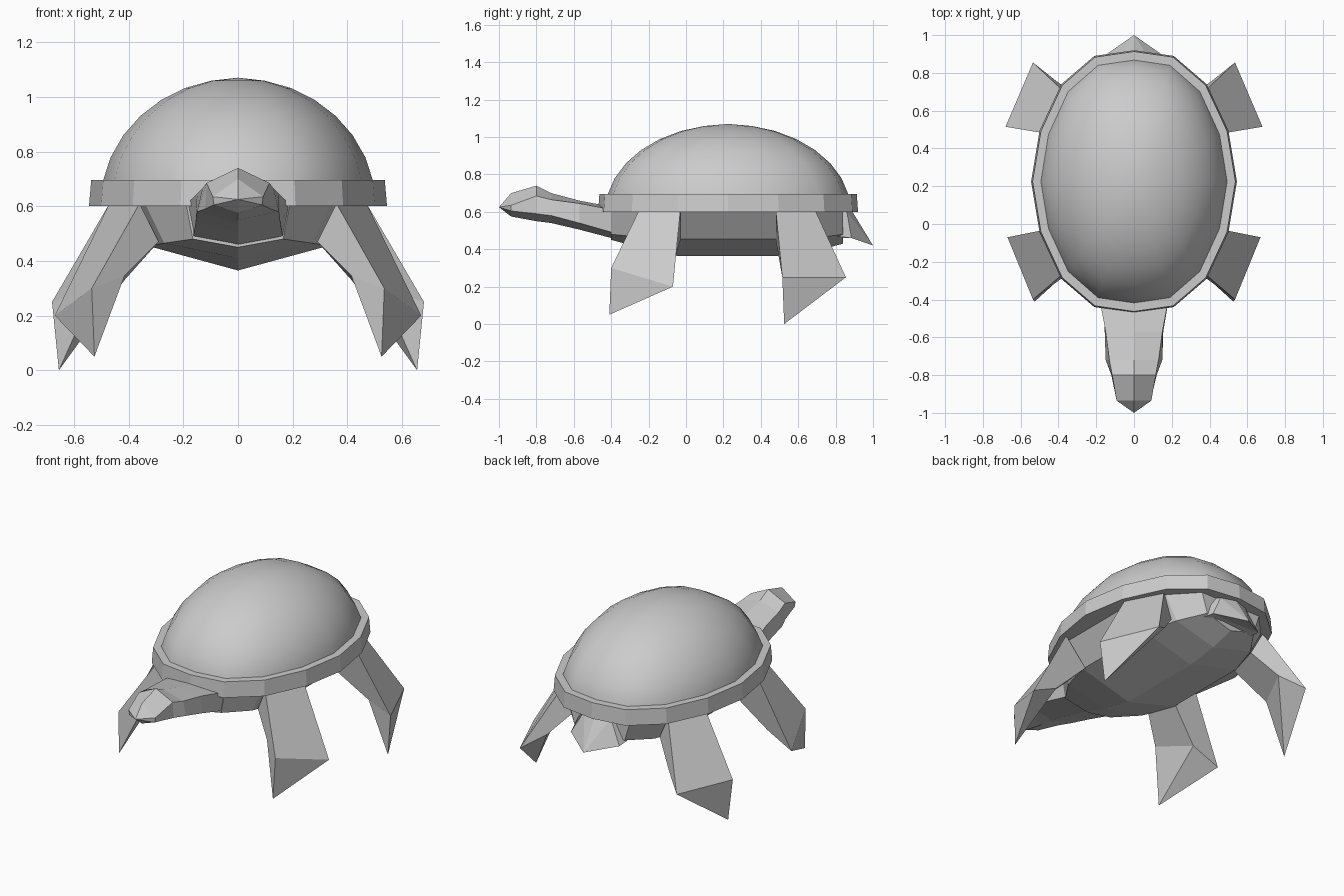
import bpy, bmesh, math

if "Cube" in bpy.data.objects:
    bpy.data.objects.remove(bpy.data.objects["Cube"])

CY = 0.225  # centre of the shell along y


def build(name, verts, faces, smooth=False):
    mesh = bpy.data.meshes.new(name)
    mesh.from_pydata(verts, [], faces)
    bm = bmesh.new()
    bm.from_mesh(mesh)
    bmesh.ops.recalc_face_normals(bm, faces=bm.faces)
    for f in bm.faces:
        f.smooth = smooth
    bm.to_mesh(mesh)
    bm.free()
    ob = bpy.data.objects.new(name, mesh)
    bpy.context.collection.objects.link(ob)
    return ob


def loft(name, rings, tip=None, cap_start=True, cap_end=True, smooth=False):
    """Skin closed rings of equal size, ending in a cap or a tip point."""
    n = len(rings[0])
    verts = [p for r in rings for p in r]
    faces = []
    for k in range(len(rings) - 1):
        for i in range(n):
            j = (i + 1) % n
            faces.append((k*n + i, k*n + j, (k+1)*n + j, (k+1)*n + i))
    last = (len(rings) - 1) * n
    if cap_start:
        faces.append(tuple(range(n)))
    if tip:
        verts.append(tip)
        faces += [(last + i, last + (i + 1) % n, len(verts) - 1) for i in range(n)]
    elif cap_end:
        faces.append(tuple(range(last, last + n)))
    return build(name, verts, faces, smooth)


# Sixteen-sided oval outline, made from one quarter
quarter = [(0, -.695), (.21, -.665), (.385, -.515), (.5, -.27), (.545, 0)]
half = quarter + [(x, -y) for x, y in quarter[-2::-1]]
outline = half + [(-x, y) for x, y in half[-2:0:-1]]


def oval(sx, sy, z):
    return [(x * sx, CY + y * sy, z) for x, y in outline]


# Shell dome
steps = 8
angles = [math.radians(90 * i / steps) for i in range(steps)]
loft("shell_dome",
     [oval(.925 * math.cos(a), .945 * math.cos(a), .6 + .468 * math.sin(a)) for a in angles],
     tip=(0, CY, 1.07), cap_start=False, smooth=True)

# Shell rim, closed underneath
loft("shell_rim", [oval(1, 1, .6), oval(.985, .99, .695), oval(.9, .925, .695)], cap_end=False)


# Cross-section shared by belly and head: ridge, upper side, lower side, keel
def section(y, top, xu, zu, xl, zl, keel):
    return [(0, y, top), (xu, y, zu), (xl, y, zl), (0, y, keel), (-xl, y, zl), (-xu, y, zu)]


# Belly with a shallow keel
belly = [(-.40, .19, .165, .48, .45), (-.25, .34, .27, .465, .41), (-.05, .44, .33, .455, .365),
         (.49, .44, .33, .455, .365), (.69, .35, .27, .46, .39), (.84, .21, .17, .48, .43)]
loft("belly", [section(y, .615, xu, .61, xl, zl, k) for y, xu, xl, zl, k in belly])

# Neck and head
head = [(-.36, .62, .19, .605, .165, .48, .45), (-.57, .66, .15, .645, .155, .54, .505),
        (-.72, .70, .13, .665, .15, .58, .54), (-.80, .74, .115, .685, .12, .59, .55),
        (-.935, .70, .092, .635, .088, .605, .575)]
loft("head_and_neck", [section(*s) for s in head], tip=(0, -1, .625))

# Tail
loft("tail", [[(.13, .8, .61), (.17, .8, .47), (0, .8, .46), (-.17, .8, .47), (-.13, .8, .61), (0, .8, .62)],
              [(.09, .86, .6), (.165, .885, .46), (0, .86, .47), (-.165, .885, .46), (-.09, .86, .6), (0, .89, .6)]],
     tip=(0, 1, .42))

# Legs: hip ring, knee ring, pointed foot
legs = {
    "front_leg": ([(.36, -.25, .61), (.47, -.03, .61), (.33, -.03, .45), (.29, -.22, .47)],
                  [(.535, -.40, .30), (.67, -.07, .20), (.50, -.08, .28), (.415, -.31, .345)],
                  (.525, -.41, .05)),
    "rear_leg": ([(.47, .48, .61), (.36, .69, .61), (.29, .67, .47), (.33, .48, .45)],
                 [(.68, .515, .25), (.535, .855, .25), (.415, .76, .33), (.52, .53, .30)],
                 (.655, .525, 0)),
}
for name, (hip, knee, foot) in legs.items():
    for s, side in ((1, "right"), (-1, "left")):
        flip = lambda p: (s * p[0], p[1], p[2])
        loft(f"{name}_{side}", [[flip(p) for p in hip], [flip(p) for p in knee]], tip=flip(foot))
